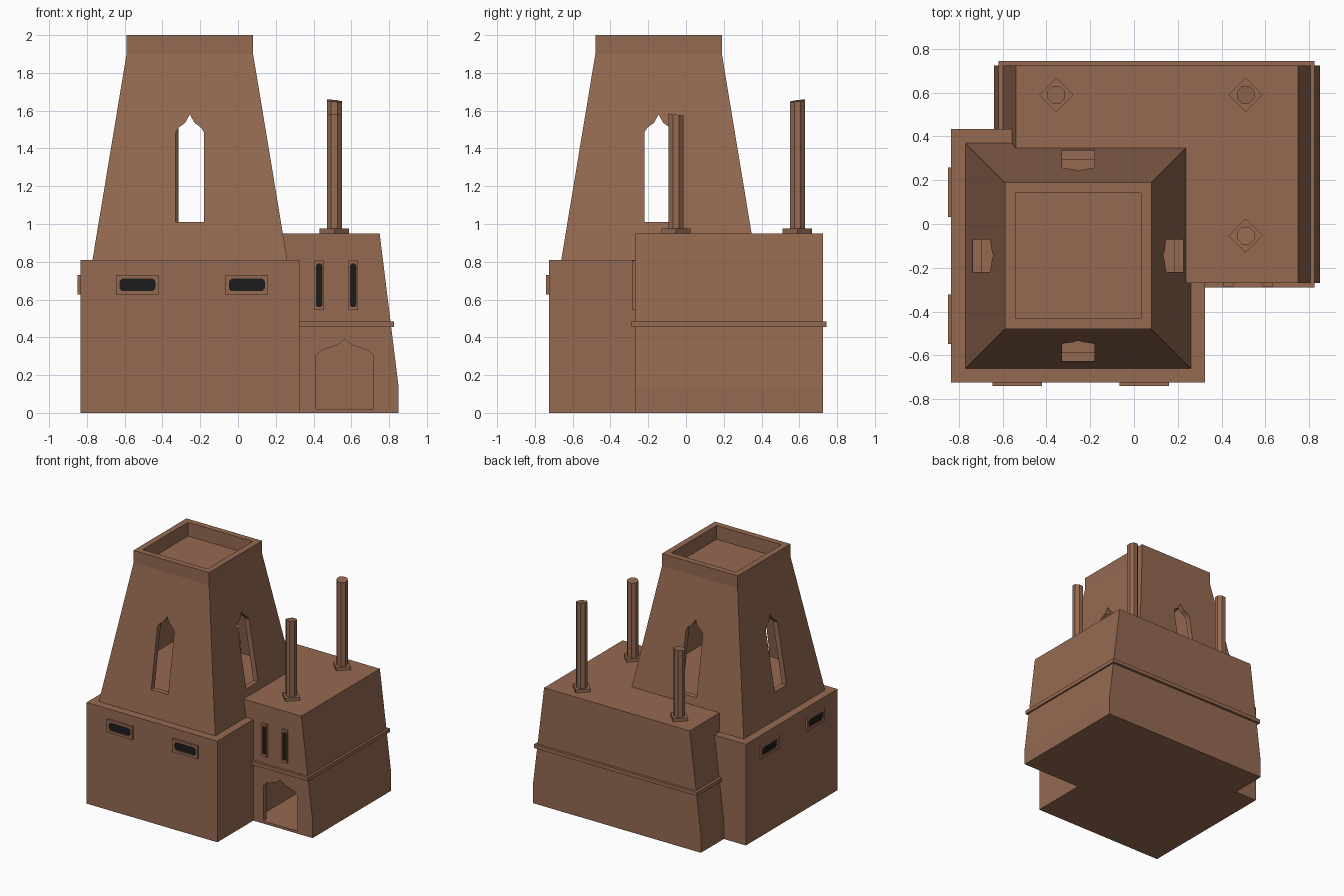
import bpy, bmesh, math
from mathutils import Matrix, Vector

if "Cube" in bpy.data.objects:
    bpy.data.objects.remove(bpy.data.objects["Cube"])


def material(name, rgb):
    m = bpy.data.materials.new(name)
    m.diffuse_color = (*rgb, 1)
    m.use_nodes = True
    m.node_tree.nodes["Principled BSDF"].inputs["Base Color"].default_value = m.diffuse_color
    return m


CLAY = material("clay_brown", (0.30, 0.143, 0.083))
DARK = material("window_black", (0.010, 0.011, 0.012))


def finish(name, bm, mat):
    bmesh.ops.recalc_face_normals(bm, faces=bm.faces)
    me = bpy.data.meshes.new(name)
    bm.to_mesh(me)
    bm.free()
    me.materials.append(mat)
    ob = bpy.data.objects.new(name, me)
    bpy.context.collection.objects.link(ob)
    return ob


def loft(name, rings, mat=CLAY):
    """Closed solid through equal-sized rings of 3D points."""
    bm = bmesh.new()
    vs = [[bm.verts.new(p) for p in r] for r in rings]
    n = len(vs[0])
    for a, b in zip(vs, vs[1:]):
        for i in range(n):
            j = (i + 1) % n
            bm.faces.new((a[i], a[j], b[j], b[i]))
    bm.faces.new(vs[0])
    bm.faces.new(vs[-1])
    return finish(name, bm, mat)


def stack(name, cx, cy, levels):
    """Rectangular storeys: levels of (z, half width x, half width y)."""
    return loft(name, [[(cx - a, cy - b, z), (cx + a, cy - b, z),
                        (cx + a, cy + b, z), (cx - a, cy + b, z)] for z, a, b in levels])


def prism(name, pts, near, far, mat=CLAY, turn=None):
    """Extrude an x-z outline along y; turn optionally rotates it about z."""
    t = turn or Matrix()
    return loft(name, [[t @ Vector((x, y, z)) for x, z in pts] for y in (near, far)], mat)


def cut(ob, *cutters):
    for c in cutters:
        m = ob.modifiers.new("cut", "BOOLEAN")
        m.operation, m.solver, m.object = "DIFFERENCE", "EXACT", c
        bpy.context.view_layer.objects.active = ob
        bpy.ops.object.modifier_apply(modifier=m.name)
        bpy.data.objects.remove(c)


def arch(cx, half):
    """Pointed outline from its right half, mirrored."""
    return [(cx + x, z) for x, z in half] + [(cx - x, z) for x, z in reversed(half) if x > 0]


# Tower and lower block share this centre
TX, TY = -0.255, -0.145
stack("lower_block", TX, TY, [(0, 0.58, 0.58), (0.81, 0.58, 0.58)])
tower = stack("tower", TX, TY, [(0.80, 0.517, 0.517), (1.9, 0.335, 0.335), (2.0, 0.335, 0.335)])
half = [(0.075, 1.01), (0.075, 1.485), (0.06, 1.51), (0.025, 1.535), (0, 1.58)]
quarter = Matrix.Translation((TX, TY, 0)) @ Matrix.Rotation(math.pi / 2, 4, "Z")
cut(tower,
    stack("roof_recess", TX, TY, [(1.89, 0.287, 0.287), (2.1, 0.287, 0.287)]),
    stack("room", TX, TY, [(0.99, 0.443, 0.443), (1.82, 0.307, 0.307)]),
    prism("window_y", arch(TX, half), -1, 1),
    prism("window_x", arch(0, half), -1, 1, turn=quarter))

# Wing with sloping ends, doorway and hollow ground floor
WX, WY = 0.105, 0.2275
wing = stack("wing", WX, WY, [(0, 0.745, 0.4975), (0.14, 0.745, 0.4975), (0.95, 0.645, 0.4975)])
door = [(0.152, 0.02), (0.152, 0.305), (0.12, 0.333), (0.04, 0.358), (0, 0.39)]
cut(wing,
    stack("hall", 0.555, 0.225, [(0.02, 0.215, 0.455), (0.43, 0.215, 0.455)]),
    prism("doorway", arch(0.565, door), -0.4, 0))

# Ledge around the wing
stack("ledge", WX - 0.002, WY, [(0.455, 0.722, 0.517), (0.485, 0.722, 0.517)])


# Framed window: raised surround with a recessed dark pane
def framed_window(name, cx, cz, w, h, iw, ih, wall, icx=0.0, turn=None):
    rect = [(cx - w, cz - h), (cx + w, cz - h), (cx + w, cz + h), (cx - w, cz + h)]
    c = min(iw, ih) * 0.4
    pane = [(cx + icx + sx * (iw - dx), cz + sz * (ih - dz)) for sx, sz, dx, dz in (
        (-1, -1, c, 0), (1, -1, c, 0), (1, -1, 0, c), (1, 1, 0, c),
        (1, 1, c, 0), (-1, 1, c, 0), (-1, 1, 0, c), (-1, -1, 0, c))]
    frame = prism(name + "_frame", rect, wall - 0.015, wall + 0.01, turn=turn)
    cut(frame, prism("hole", pane, wall - 0.1, wall + 0.1, turn=turn))
    prism(name + "_pane", pane, wall - 0.005, wall + 0.002, DARK, turn)


left = Matrix.Translation((TX, TY, 0)) @ Matrix.Rotation(-math.pi / 2, 4, "Z")
for i, off in enumerate((-0.29, 0.29)):
    framed_window(f"front_window_{i}", TX + off + 0.012, 0.678, 0.1125, 0.052, 0.093, 0.031, -0.725)
    framed_window(f"left_window_{i}", off, 0.678, 0.1125, 0.052, 0.093, 0.031, -0.58, turn=left)
for i, x in enumerate((0.43, 0.61)):
    framed_window(f"slit_window_{i}", x, 0.675, 0.024, 0.131, 0.015, 0.112, -0.27)

# Roof posts on diamond plates, tops cut at a slant
for i, (x, y, top, sx, sy) in enumerate(((0.51, 0.59, 1.652, -0.1, 0.12),
                                         (0.51, -0.053, 1.577, 0.05, -0.1),
                                         (-0.355, 0.59, 1.51, 0.1, 0.08))):
    ring = [(0.043 * math.cos(a), 0.043 * math.sin(a))
            for a in ((k + 0.5) * math.pi / 4 for k in range(8))]
    loft(f"post_{i}", [[(x + u, y + v, 0.94) for u, v in ring],
                       [(x + u, y + v, top + sx * u + sy * v) for u, v in ring]])
    diamond = [(0.078, 0), (0, 0.078), (-0.078, 0), (0, -0.078)]
    loft(f"post_plate_{i}", [[(x + u, y + v, z) for u, v in diamond] for z in (0.94, 0.975)])
